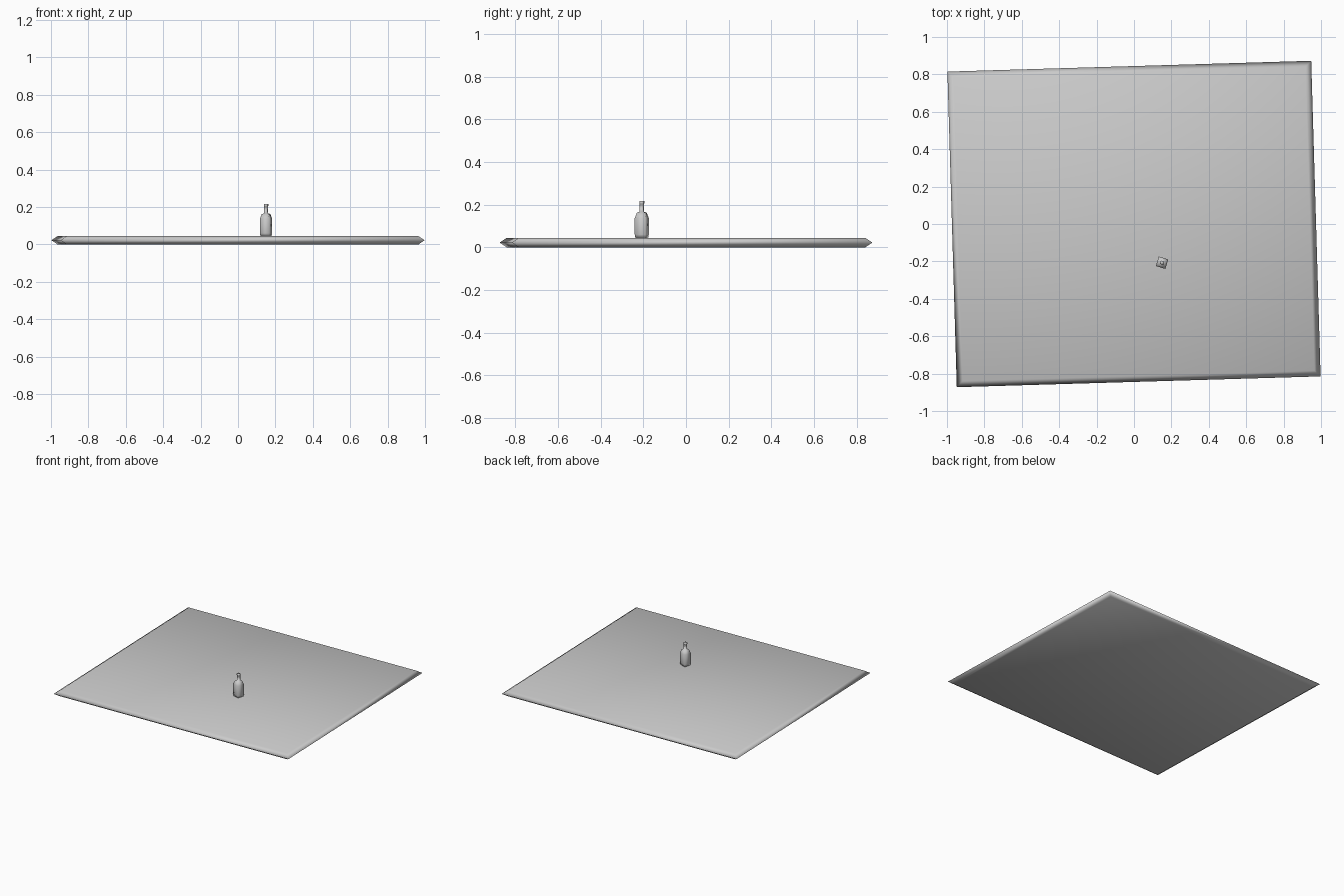
import bpy, bmesh, math
from mathutils import Matrix

old = bpy.data.objects.get("Cube")
if old:
    bpy.data.objects.remove(old, do_unlink=True)

grey = bpy.data.materials.new("plain grey")
grey.use_nodes = True
colour = (0.6, 0.6, 0.6, 1)
grey.diffuse_color = colour
grey.node_tree.nodes["Principled BSDF"].inputs["Base Color"].default_value = colour


def square_loft(name, rings, location, turn):
    """Stack of rectangular rings (half x, half y, z), capped at both ends."""
    bm = bmesh.new()
    loops = [[bm.verts.new((sx * hx, sy * hy, z))
              for sx, sy in ((-1, -1), (1, -1), (1, 1), (-1, 1))]
             for hx, hy, z in rings]
    for low, high in zip(loops, loops[1:]):
        for i in range(4):
            j = (i + 1) % 4
            bm.faces.new((low[i], low[j], high[j], high[i]))
    bm.faces.new(loops[0][::-1])
    bm.faces.new(loops[-1])
    for face in bm.faces:
        face.smooth = True
    bm.transform(Matrix.Translation(location) @ Matrix.Rotation(math.radians(turn), 4, 'Z'))
    mesh = bpy.data.meshes.new(name)
    bm.to_mesh(mesh)
    bm.free()
    mesh.materials.append(grey)
    obj = bpy.data.objects.new(name, mesh)
    bpy.context.collection.objects.link(obj)
    return obj


# Wide slab with a pointed edge all round
W, D, H, EDGE = 0.973, 0.844, 0.045, 0.032
square_loft("ground_slab", [
    (W - EDGE, D - EDGE, 0), (W, D, H / 2), (W - EDGE, D - EDGE, H)], (0, 0, 0), 1.7)

# Square bottle: body, sloping shoulder, thin neck
profile = [(0.024, 0), (0.0265, 0.015), (0.0265, 0.092), (0.018, 0.118),
           (0.009, 0.121), (0.0085, 0.158), (0.0095, 0.160), (0.0095, 0.172)]
square_loft("bottle", [(r, r, z) for r, z in profile], (0.15, -0.207, H), -17)
